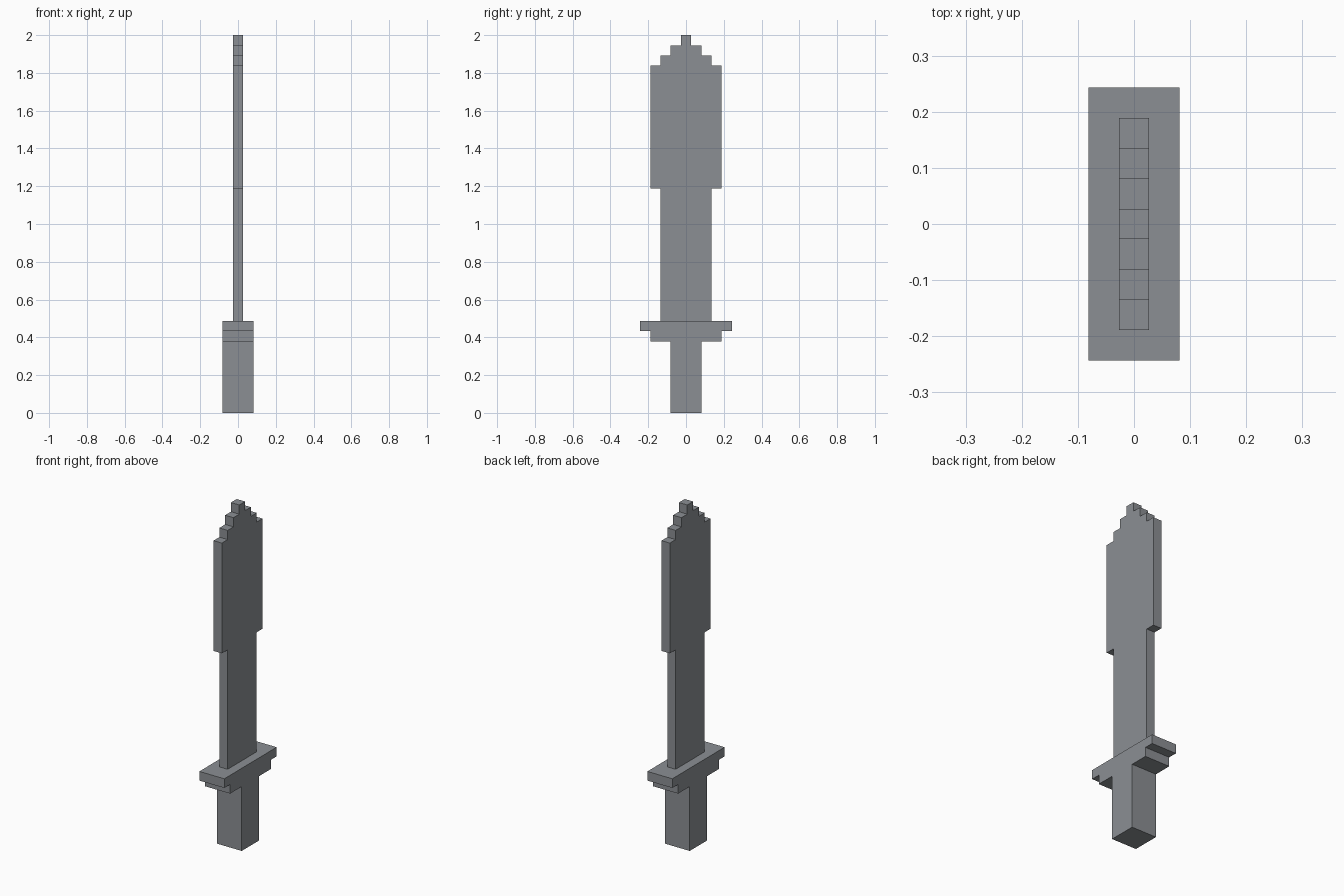
import bpy
import bmesh

cube = bpy.data.objects.get("Cube")
if cube:
    bpy.data.objects.remove(cube, do_unlink=True)

U = 2 / 37  # one block; the sword is 37 blocks tall

steel = bpy.data.materials.new("steel grey")
steel.use_nodes = True
colour = (0.26, 0.275, 0.295, 1)
steel.diffuse_color = colour
steel.node_tree.nodes["Principled BSDF"].inputs["Base Color"].default_value = colour


def stepped_part(name, thickness, steps):
    """Extrude a symmetric stepped outline along x.
    steps: (width, bottom, top) in blocks, from bottom to top."""
    side = []
    for width, bottom, top in steps:
        side += [(width / 2, bottom), (width / 2, top)]
    outline = side + [(-y, z) for y, z in reversed(side)]

    bm = bmesh.new()
    verts = [bm.verts.new((-thickness / 2 * U, y * U, z * U)) for y, z in outline]
    face = bm.faces.new(verts)
    extruded = bmesh.ops.extrude_face_region(bm, geom=[face])["geom"]
    moved = [v for v in extruded if isinstance(v, bmesh.types.BMVert)]
    bmesh.ops.translate(bm, verts=moved, vec=(thickness * U, 0, 0))
    bmesh.ops.recalc_face_normals(bm, faces=bm.faces)

    mesh = bpy.data.meshes.new(name)
    bm.to_mesh(mesh)
    bm.free()
    mesh.materials.append(steel)
    obj = bpy.data.objects.new(name, mesh)
    bpy.context.collection.objects.link(obj)
    return obj


# Square grip widening in two steps to the crossguard
stepped_part("hilt", 3, [(3, 0, 7), (7, 7, 8), (9, 8, 9)])

# Thin blade: narrow lower half, broad upper half, stepped tip
stepped_part("blade", 1, [(5, 9, 22), (7, 22, 34), (5, 34, 35), (3, 35, 36), (1, 36, 37)])
